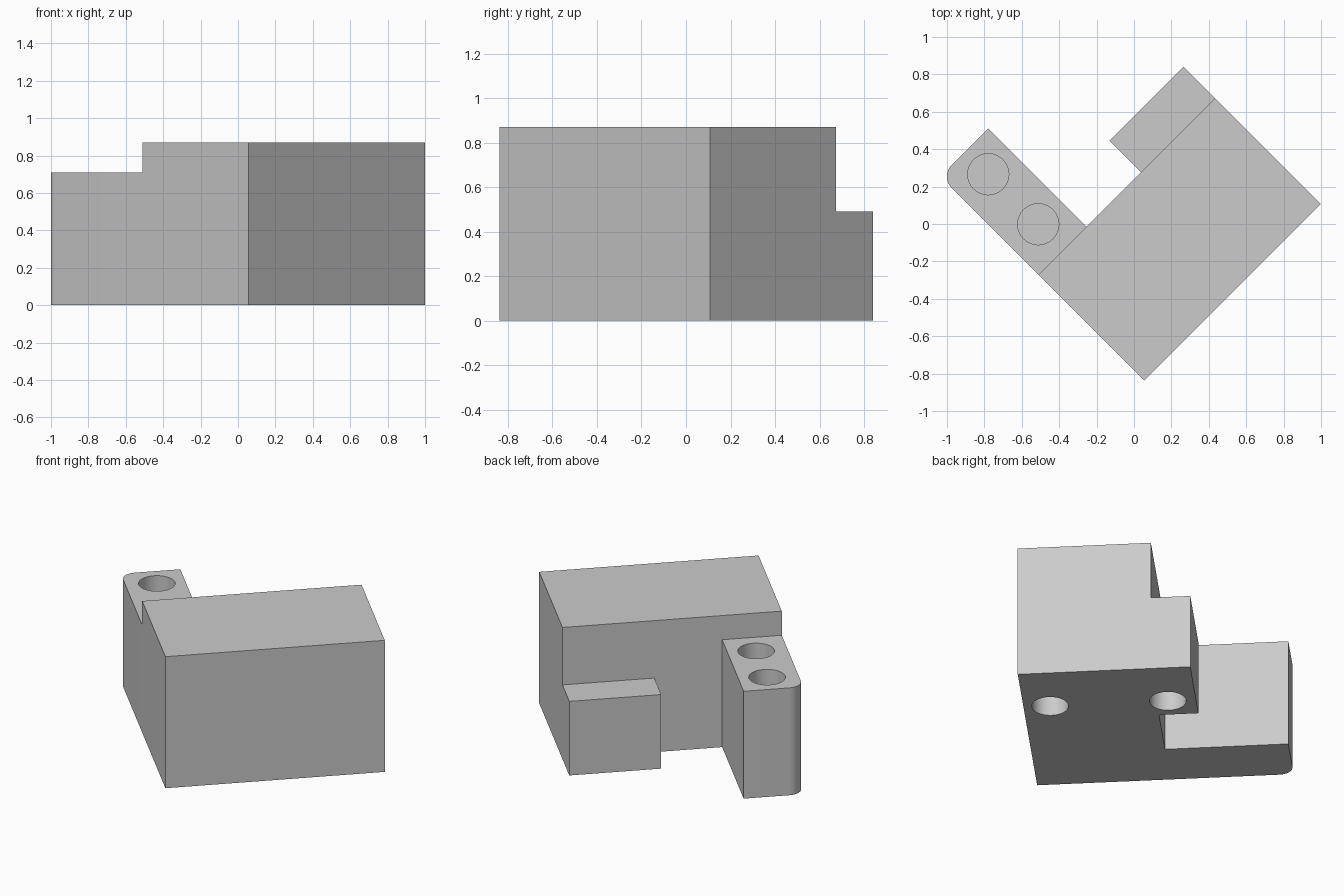
import bpy, bmesh, math
from mathutils import Matrix

cube = bpy.data.objects.get("Cube")
if cube:
    bpy.data.objects.remove(cube, do_unlink=True)

grey = bpy.data.materials.new("mid grey")
grey.use_nodes = True
grey.diffuse_color = (0.6, 0.6, 0.6, 1)
grey.node_tree.nodes["Principled BSDF"].inputs["Base Color"].default_value = (0.6, 0.6, 0.6, 1)

TURN = Matrix.Rotation(math.radians(45), 4, "Z")   # the part stands diagonally


def prism(name, outline, low, high):
    """Extrude a counter-clockwise outline from low to high."""
    bm = bmesh.new()
    base = bm.faces.new([bm.verts.new((u, v, low)) for u, v in outline])
    top = bmesh.ops.extrude_face_region(bm, geom=[base])["geom"]
    bmesh.ops.translate(bm, vec=(0, 0, high - low),
                        verts=[g for g in top if isinstance(g, bmesh.types.BMVert)])
    bmesh.ops.recalc_face_normals(bm, faces=bm.faces)
    bm.transform(TURN)
    mesh = bpy.data.meshes.new(name)
    bm.to_mesh(mesh)
    bm.free()
    mesh.materials.append(grey)
    obj = bpy.data.objects.new(name, mesh)
    bpy.context.collection.objects.link(obj)
    return obj


def box(u0, u1, v0, v1):
    return [(u0, v0), (u1, v0), (u1, v1), (u0, v1)]


def arc(u, v, radius, start, end, steps):
    angles = [math.radians(start + (end - start) * i / steps) for i in range(steps + 1)]
    return [(u + radius * math.cos(a), v + radius * math.sin(a)) for a in angles]


def combine(target, other, operation):
    mod = target.modifiers.new(operation.lower(), "BOOLEAN")
    mod.operation = operation
    mod.solver = "EXACT"
    mod.object = other
    bpy.context.view_layer.objects.active = target
    bpy.ops.object.modifier_apply(modifier=mod.name)
    bpy.data.objects.remove(other, do_unlink=True)


LEFT, RIGHT, FRONT, BACK = -0.553, 0.782, -0.631, 0.17
ARM_SIDE, ARM_END, ROUND = -0.19, 0.912, 0.085

# Main block
body = prism("stepped_block", box(LEFT, RIGHT, FRONT, BACK), 0, 0.87)

# Tall arm with one rounded vertical corner
arm_outline = [(LEFT, BACK), (ARM_SIDE, BACK), (ARM_SIDE, ARM_END)]
arm_outline += arc(LEFT + ROUND, ARM_END - ROUND, ROUND, 90, 180, 12)
combine(body, prism("arm", arm_outline, 0, 0.71), "UNION")

# Low step at the other end
combine(body, prism("step", box(0.223, RIGHT, BACK, 0.407), 0, 0.49), "UNION")

# Blind holes: two in the arm's top, two in the underside
for u, v, low, high in [(-0.363, 0.739, 0.15, 0.8), (-0.363, 0.361, 0.15, 0.8),
                        (0.385, -0.471, -0.1, 0.45), (0.385, 0.237, -0.1, 0.45)]:
    circle = arc(u, v, 0.11, 0, 360, 48)[:-1]
    combine(body, prism("hole_cutter", circle, low, high), "DIFFERENCE")

bpy.ops.object.select_all(action="DESELECT")
body.select_set(True)
bpy.context.view_layer.objects.active = body
bpy.ops.object.shade_smooth_by_angle(angle=math.radians(30))
